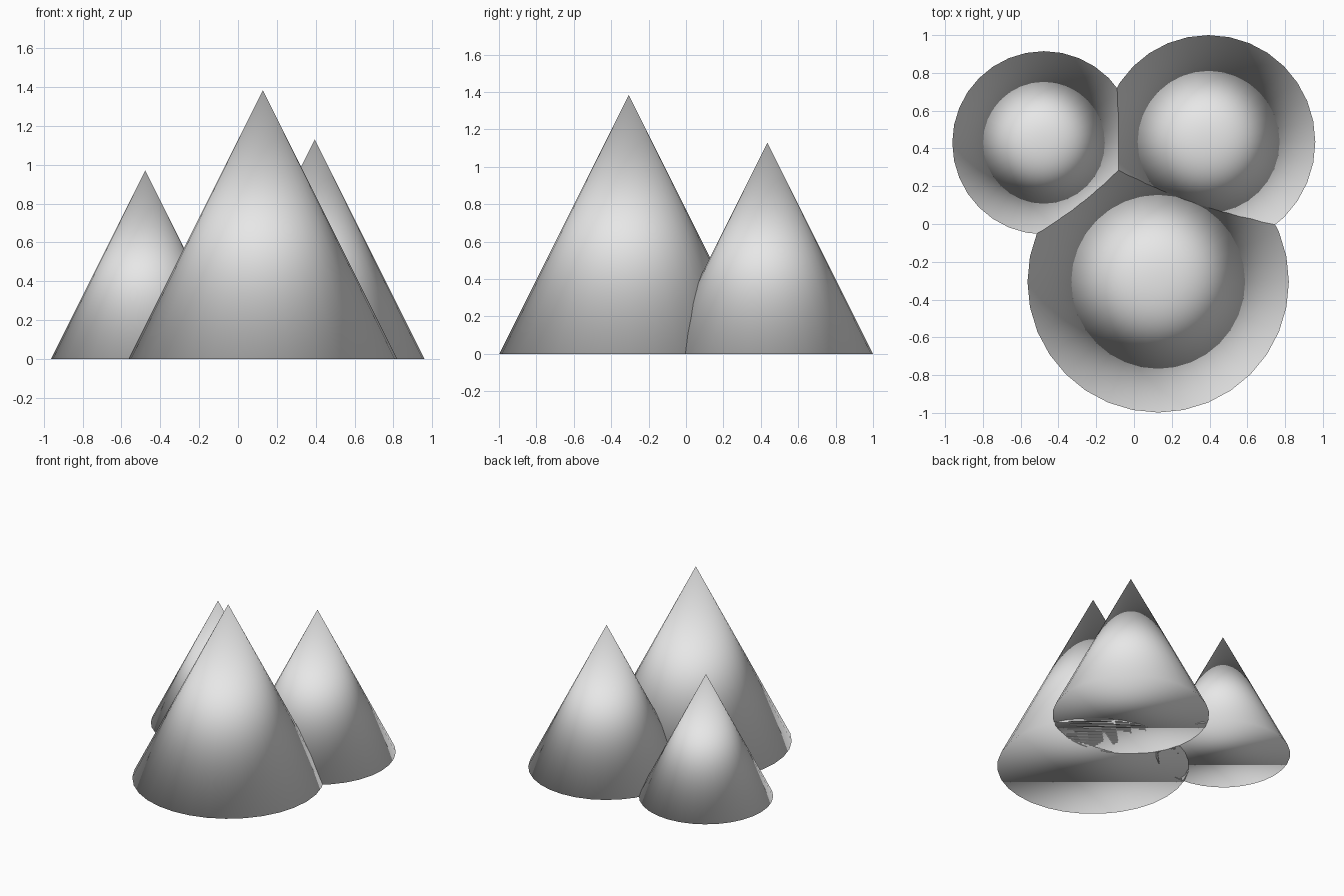
import bpy

# Remove the default object
cube = bpy.data.objects.get("Cube")
if cube:
    bpy.data.objects.remove(cube, do_unlink=True)

# Single grey material
grey = bpy.data.materials.new("light_grey")
grey.use_nodes = True
colour = (0.8, 0.8, 0.8, 1.0)
grey.diffuse_color = colour
shader = next(n for n in grey.node_tree.nodes if n.type == "BSDF_PRINCIPLED")
shader.inputs["Base Color"].default_value = colour


def add_peak(name, x, y, radius):
    """Closed cone, as tall as its base is wide, standing on the ground."""
    height = 2 * radius
    bpy.ops.mesh.primitive_cone_add(vertices=32, radius1=radius, depth=height,
                                    location=(x, y, height / 2))
    peak = bpy.context.object
    peak.name = name
    peak.data.materials.append(grey)
    # Base and side share one continuous smooth shading
    bpy.ops.object.shade_smooth()


# Three overlapping peaks
add_peak("large_front_cone", 0.128, -0.306, 0.692)
add_peak("medium_back_cone", 0.395, 0.435, 0.565)
add_peak("small_back_cone", -0.477, 0.430, 0.485)
